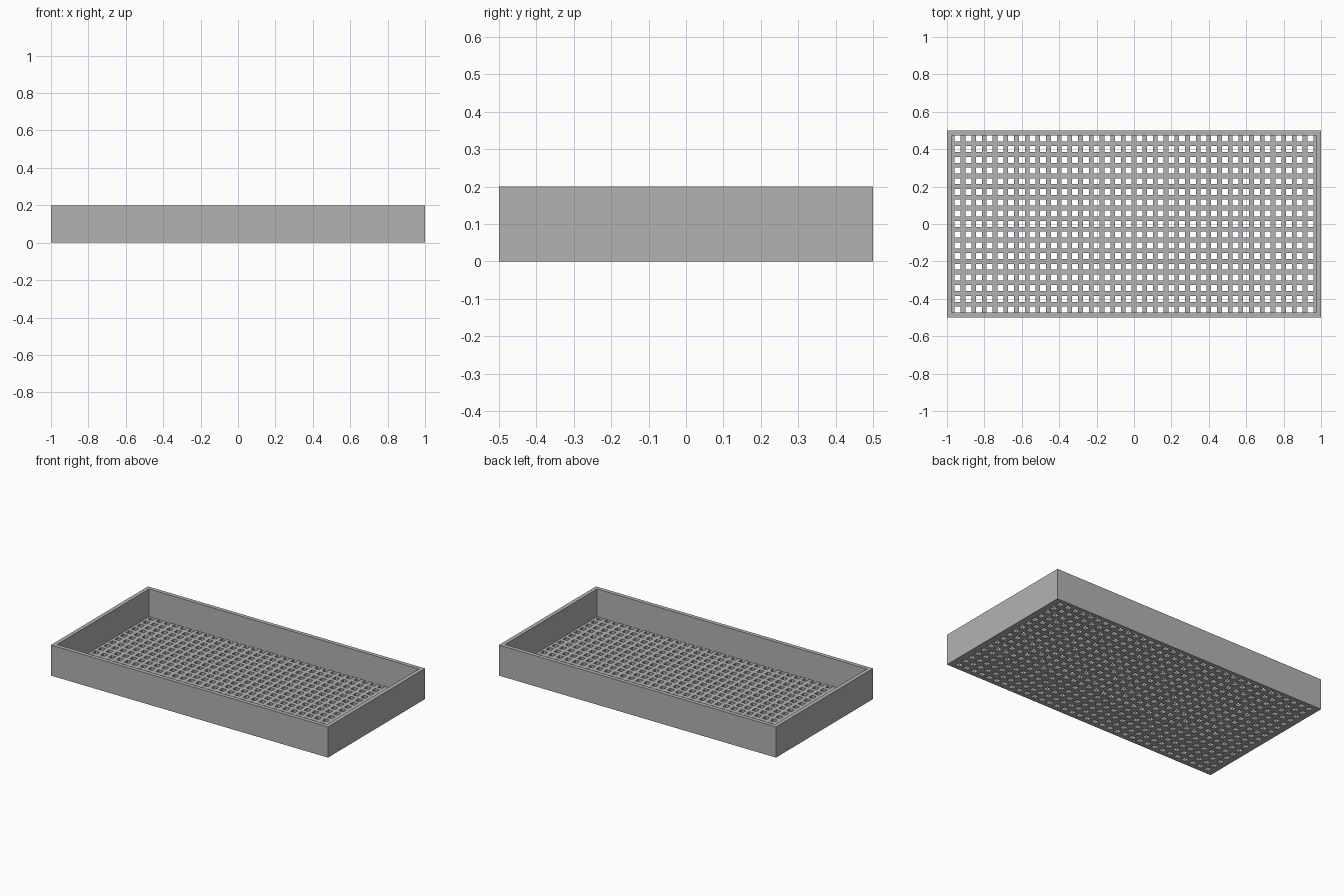
import bpy
import bmesh

cube = bpy.data.objects.get("Cube")
if cube:
    bpy.data.objects.remove(cube, do_unlink=True)

HALF_X, HALF_Y, HEIGHT = 1.0, 0.5, 0.2
WALL, FLOOR = 0.026, 0.02
PITCH, HOLE = 2 / 35, 0.032
COLUMNS, ROWS = 34, 17

grey = bpy.data.materials.new("plain grey")
grey.use_nodes = True
colour = (0.45, 0.45, 0.45, 1)
grey.diffuse_color = colour
grey.node_tree.nodes["Principled BSDF"].inputs["Base Color"].default_value = colour


def grid_lines(half, count):
    """Outer edge, wall face, both edges of each hole, wall face, outer edge."""
    lines = [-half, WALL - half]
    for i in range(count):
        centre = (i - (count - 1) / 2) * PITCH
        lines += [centre - HOLE / 2, centre + HOLE / 2]
    return lines + [half - WALL, half]


def raise_faces(bm, faces, height):
    """Extrude a region upwards, keeping no faces inside the solid."""
    result = bmesh.ops.extrude_face_region(bm, geom=faces)["geom"]
    verts = [g for g in result if isinstance(g, bmesh.types.BMVert)]
    bmesh.ops.translate(bm, verts=verts, vec=(0, 0, height))
    return [g for g in result if isinstance(g, bmesh.types.BMFace)]


# Perforated floor: a grid with every hole cell left open
xs, ys = grid_lines(HALF_X, COLUMNS), grid_lines(HALF_Y, ROWS)
bm = bmesh.new()
verts = [[bm.verts.new((x, y, 0)) for y in ys] for x in xs]
for i in range(len(xs) - 1):
    for j in range(len(ys) - 1):
        inside = 2 <= i < len(xs) - 3 and 2 <= j < len(ys) - 3
        if inside and i % 2 == 0 and j % 2 == 0:
            continue
        bm.faces.new((verts[i][j], verts[i + 1][j],
                      verts[i + 1][j + 1], verts[i][j + 1]))
base = bm.faces[:]
top = raise_faces(bm, base, FLOOR)

# Extrusion drops the source faces, so close the underside again
if not any(f.is_valid for f in base):
    for face in top:
        bm.faces.new([bm.verts.new((v.co.x, v.co.y, 0)) for v in face.verts])
    bmesh.ops.remove_doubles(bm, verts=bm.verts[:], dist=0.0001)
    top = [f for f in bm.faces if all(v.co.z > FLOOR / 2 for v in f.verts)]

# Rim walls: raise the outermost ring of the floor
rim = []
for face in top:
    c = face.calc_center_median()
    if abs(c.x) > HALF_X - WALL or abs(c.y) > HALF_Y - WALL:
        rim.append(face)
raised = raise_faces(bm, rim, HEIGHT - FLOOR)
bmesh.ops.delete(bm, geom=[f for f in rim if f.is_valid], context="FACES_ONLY")
bmesh.ops.recalc_face_normals(bm, faces=bm.faces[:])

mesh = bpy.data.meshes.new("perforated_tray")
bm.to_mesh(mesh)
bm.free()
mesh.materials.append(grey)
tray = bpy.data.objects.new("perforated_tray", mesh)
bpy.context.collection.objects.link(tray)
